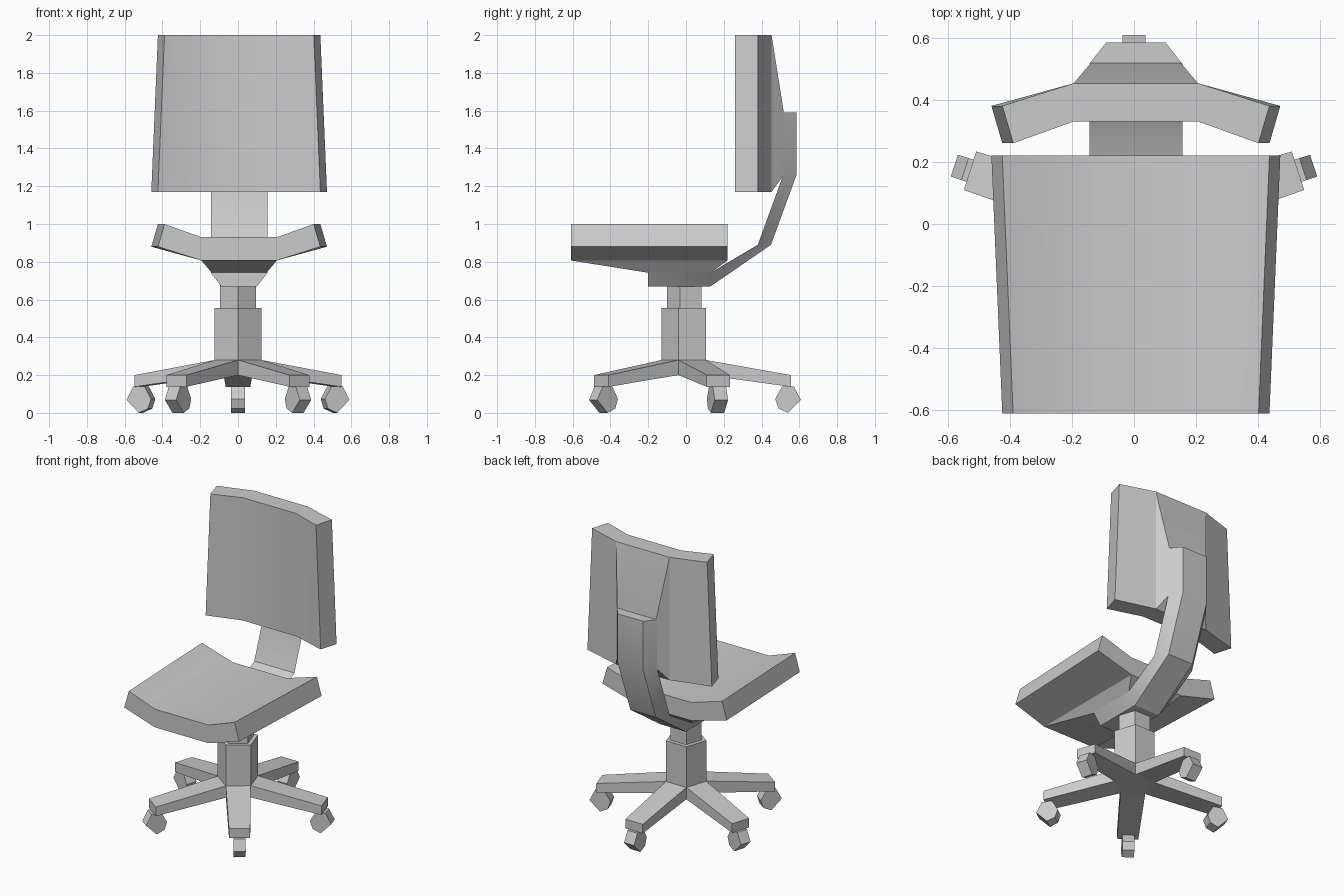
import bpy, bmesh, math
from mathutils import Matrix, Vector

cube = bpy.data.objects.get("Cube")
if cube:
    bpy.data.objects.remove(cube, do_unlink=True)

grey = bpy.data.materials.new("light_grey")
grey.use_nodes = True
grey.diffuse_color = (0.6, 0.6, 0.6, 1)
grey.node_tree.nodes["Principled BSDF"].inputs["Base Color"].default_value = (0.6, 0.6, 0.6, 1)


def finish(name, bm, smooth=False):
    bmesh.ops.recalc_face_normals(bm, faces=bm.faces)
    mesh = bpy.data.meshes.new(name)
    bm.to_mesh(mesh)
    bm.free()
    mesh.materials.append(grey)
    obj = bpy.data.objects.new(name, mesh)
    bpy.context.collection.objects.link(obj)
    if smooth:
        bpy.ops.object.select_all(action="DESELECT")
        obj.select_set(True)
        bpy.context.view_layer.objects.active = obj
        bpy.ops.object.shade_smooth_by_angle(angle=math.radians(32))
    return obj


def loft(bm, rings, caps=True):
    """Skin closed rings of points; returns the vertex rings."""
    rows = [[bm.verts.new(p) for p in ring] for ring in rings]
    n = len(rows[0])
    for a, b in zip(rows, rows[1:]):
        for i in range(n):
            j = (i + 1) % n
            bm.faces.new((a[i], a[j], b[j], b[i]))
    if caps:
        bm.faces.new(rows[0])
        bm.faces.new(rows[-1])
    return rows


SHIFT = 0.006  # upholstery sits slightly to one side
LENGTH = 0.83


def cushion(name, place):
    """Dished pad: place(x, u, d) maps width, length and depth to space."""
    bm = bmesh.new()
    rings = []
    for u, flare in ((0, 0), (LENGTH, 0.035)):
        half = [(0.2, 0.93), (0.395 + flare, 1.0), (0.43 + flare, 0.88), (0.2, 0.807)]
        ring = half + [(-x, d) for x, d in reversed(half)]
        rings.append([place(x + SHIFT, u, d) for x, d in ring])
    rows = loft(bm, rings)
    # raised mounting boss on the underside
    a, b = rows
    under = [a[3], a[4], b[4], b[3]]
    face = next(f for f in bm.faces if set(f.verts) == set(under))
    bm.faces.remove(face)
    boss = [bm.verts.new(place(x + SHIFT, u, 0.742))
            for x, u in ((0.145, 0.41), (-0.145, 0.41), (-0.145, 0.74), (0.145, 0.74))]
    for i in range(4):
        j = (i + 1) % 4
        bm.faces.new((under[i], under[j], boss[j], boss[i]))
    bm.faces.new(boss)
    return finish(name, bm, True)


cushion("seat", lambda x, u, d: (x, u - 0.61, d))
cushion("backrest", lambda x, u, d: (x, 1.26 - d, 2 - u))

# Bent support strip from under the seat to behind the backrest
bm = bmesh.new()
inner = [(-0.2, 0.742), (0.13, 0.742), (0.38, 0.89), (0.515, 1.26), (0.515, 1.59)]
outer = [(-0.2, 0.67), (0.13, 0.67), (0.45, 0.89), (0.585, 1.26), (0.585, 1.59)]
loft(bm, [[(SHIFT + 0.15, *i), (SHIFT + 0.095, *o), (SHIFT - 0.095, *o), (SHIFT - 0.15, *i)]
          for i, o in zip(inner, outer)])
finish("back_support", bm, True)


# Five-sided centre post
def pentagon(r, z):
    angles = [math.radians(72 * k - 90) for k in range(5)]
    return [(r * math.cos(t), r * math.sin(t), z) for t in angles]


for name, r, low, high in (("gas_lift", 0.1, 0.55, 0.68), ("hub", 0.13, 0.2, 0.555)):
    bm = bmesh.new()
    loft(bm, [pentagon(r, low), pentagon(r, high)])
    finish(name, bm)

# Five legs, each with a faceted caster
WHEEL_ANGLES = (0, 62, 118, 176, 222, 270)
for k in range(5):
    turn = Matrix.Rotation(math.radians(90 + 72 * k), 4, "Z")
    bm = bmesh.new()
    loft(bm, [[(x, w, low), (x, w, high), (x, -w, high), (x, -w, low)]
              for x, w, low, high in ((0.105, 0.076, 0.2, 0.28), (0.555, 0.065, 0.138, 0.2))])
    bm.transform(turn)
    finish(f"leg_{k + 1}", bm)

    bm = bmesh.new()
    rim = [Vector((0.54 + 0.068 * math.cos(math.radians(t)), 0,
                   0.069 + 0.069 * math.sin(math.radians(t)))) for t in WHEEL_ANGLES]
    rim[1].z = rim[2].z = 0.139
    loft(bm, [[(p.x, y, p.z) for p in rim] for y in (-0.037, 0.037)])
    bm.transform(turn)
    finish(f"caster_{k + 1}", bm)
